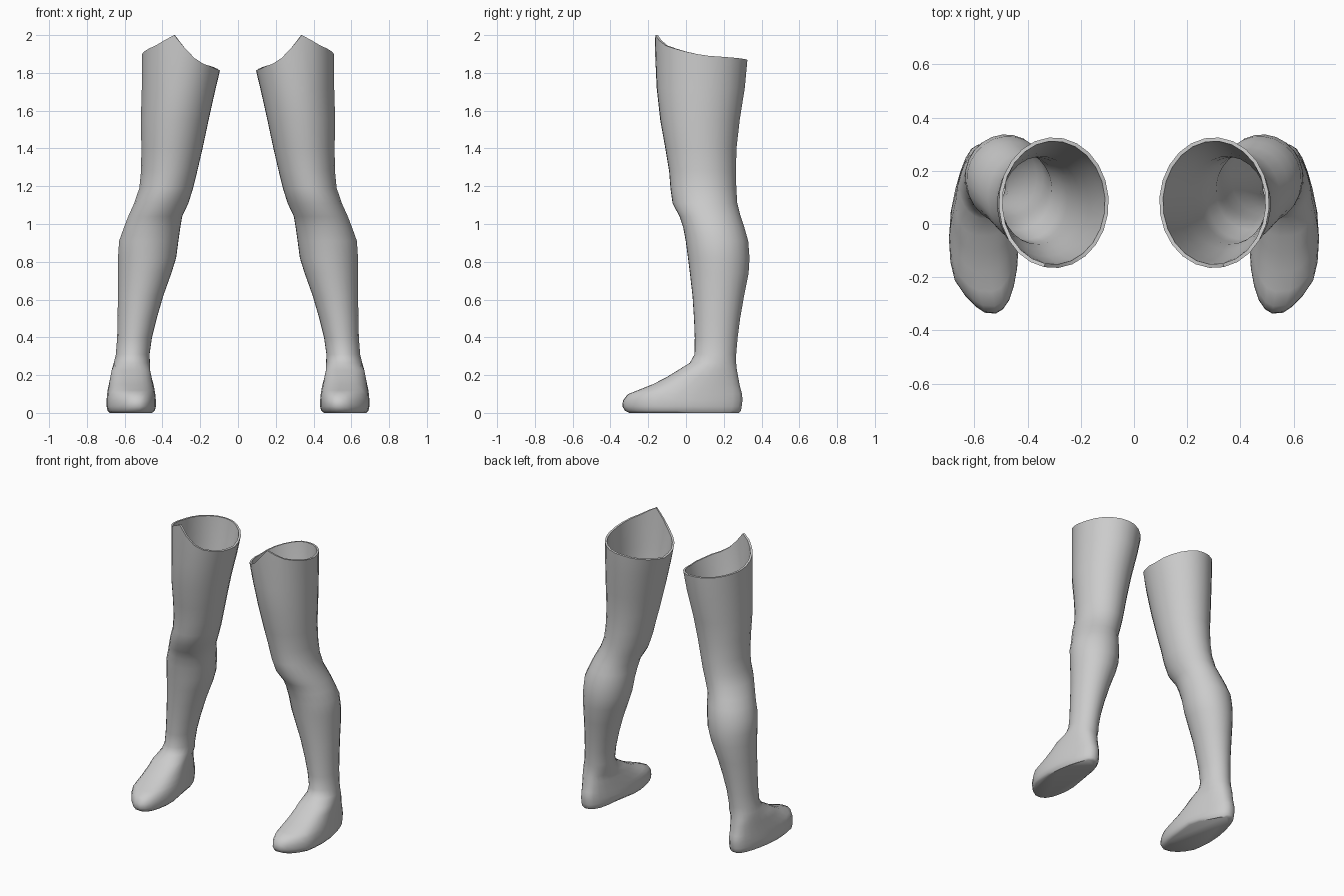
import bpy, bmesh, math

if "Cube" in bpy.data.objects:
    bpy.data.objects.remove(bpy.data.objects["Cube"])

SIDES = 24
ANGLES = [math.radians(10 + 360 * i / SIDES) for i in range(SIDES)]


def lerp(keys, v):
    """Piecewise linear lookup in sorted (value, result) pairs."""
    if v <= keys[0][0]:
        return keys[0][1]
    for (a, ra), (b, rb) in zip(keys, keys[1:]):
        if v <= b:
            return ra + (rb - ra) * (v - a) / (b - a)
    return keys[-1][1]


def spow(v, e):
    return math.copysign(abs(v) ** e, v)


# Height of the cut thigh edge by angle (degrees, 270 = front)
RIM = [(0, 1.895), (10, 1.89), (100, 1.865), (175, 1.81), (205, 1.82), (237, 1.85),
       (255, 1.89), (280, 2.0), (310, 1.945), (343, 1.91), (360, 1.895)]

# Leg sections: z, inner x, outer x, front y, back y
LEG = [(1.72, .117, .51, -.156, .312), (1.55, .155, .515, -.137, .285),
       (1.4, .187, .512, -.11, .268), (1.28, .215, .514, -.09, .265),
       (1.19, .237, .523, -.083, .267), (1.11, .262, .55, -.072, .272),
       (1.04, .295, .582, -.035, .29), (.98, .305, .605, -.015, .31),
       (.91, .315, .63, -.002, .33), (.82, .327, .636, .01, .337),
       (.74, .352, .636, .02, .332), (.62, .395, .636, .034, .308),
       (.5, .43, .638, .042, .287), (.4, .455, .64, .046, .274),
       (.31, .468, .647, .045, .266), (.265, .466, .658, .02, .266)]

# Foot plan: centre line and half width by y
CENTRE = [(-.335, .535), (-.2, .563), (0, .566), (.3, .572)]
WIDTH = [(-.335, .095), (-.28, .118), (-.2, .134), (0, .130), (.2, .102), (.3, .088)]
# Foot sections: z, front y, back y, width scale
FOOT = [(.225, -.045, .27, .87), (.185, -.11, .278, .9), (.15, -.18, .284, .93),
        (.12, -.255, .292, .96), (.098, -.31, .298, .98), (.065, -.335, .3, 1.0),
        (.035, -.338, .296, 1.0), (.012, -.325, .292, .96), (0, -.30, .28, .88)]

rings = [[(.302 + .207 * math.cos(a), .08 + .246 * math.sin(a),
           lerp(RIM, math.degrees(a) % 360)) for a in ANGLES]]
for z, x0, x1, y0, y1 in LEG:
    rings.append([((x0 + x1) / 2 + (x1 - x0) / 2 * math.cos(a),
                   (y0 + y1) / 2 + (y1 - y0) / 2 * math.sin(a), z) for a in ANGLES])
for z, y0, y1, s in FOOT:
    ring = []
    for a in ANGLES:
        y = (y0 + y1) / 2 + (y1 - y0) / 2 * spow(math.sin(a), .9)
        x = lerp(CENTRE, y) + lerp(WIDTH, y) * s * spow(math.cos(a), .75)
        # raised inner arch
        lift = .02 * max(0, -math.cos(a)) * max(0, 1 - abs(y - .05) / .15) if z < .02 else 0
        ring.append((x, y, z + lift))
    rings.append(ring)

# Skin the sections and close the sole
bm = bmesh.new()
loops = [[bm.verts.new(p) for p in r] for r in rings]
for up, low in zip(loops, loops[1:]):
    for i in range(SIDES):
        j = (i + 1) % SIDES
        bm.faces.new((up[i], low[i], low[j], up[j]))
bm.faces.new(loops[-1][::-1])
mesh = bpy.data.meshes.new("legs")
bm.to_mesh(mesh)
bm.free()
legs = bpy.data.objects.new("legs", mesh)
bpy.context.collection.objects.link(legs)
bpy.context.view_layer.objects.active = legs
legs.select_set(True)

# Hollow wall, then the other leg
wall = legs.modifiers.new("wall", 'SOLIDIFY')
wall.thickness = .014
wall.offset = -1
mirror = legs.modifiers.new("mirror", 'MIRROR')
mirror.use_mirror_merge = False
for name in ("wall", "mirror"):
    bpy.ops.object.modifier_apply(modifier=name)
bpy.ops.object.shade_smooth_by_angle(angle=math.radians(50))
